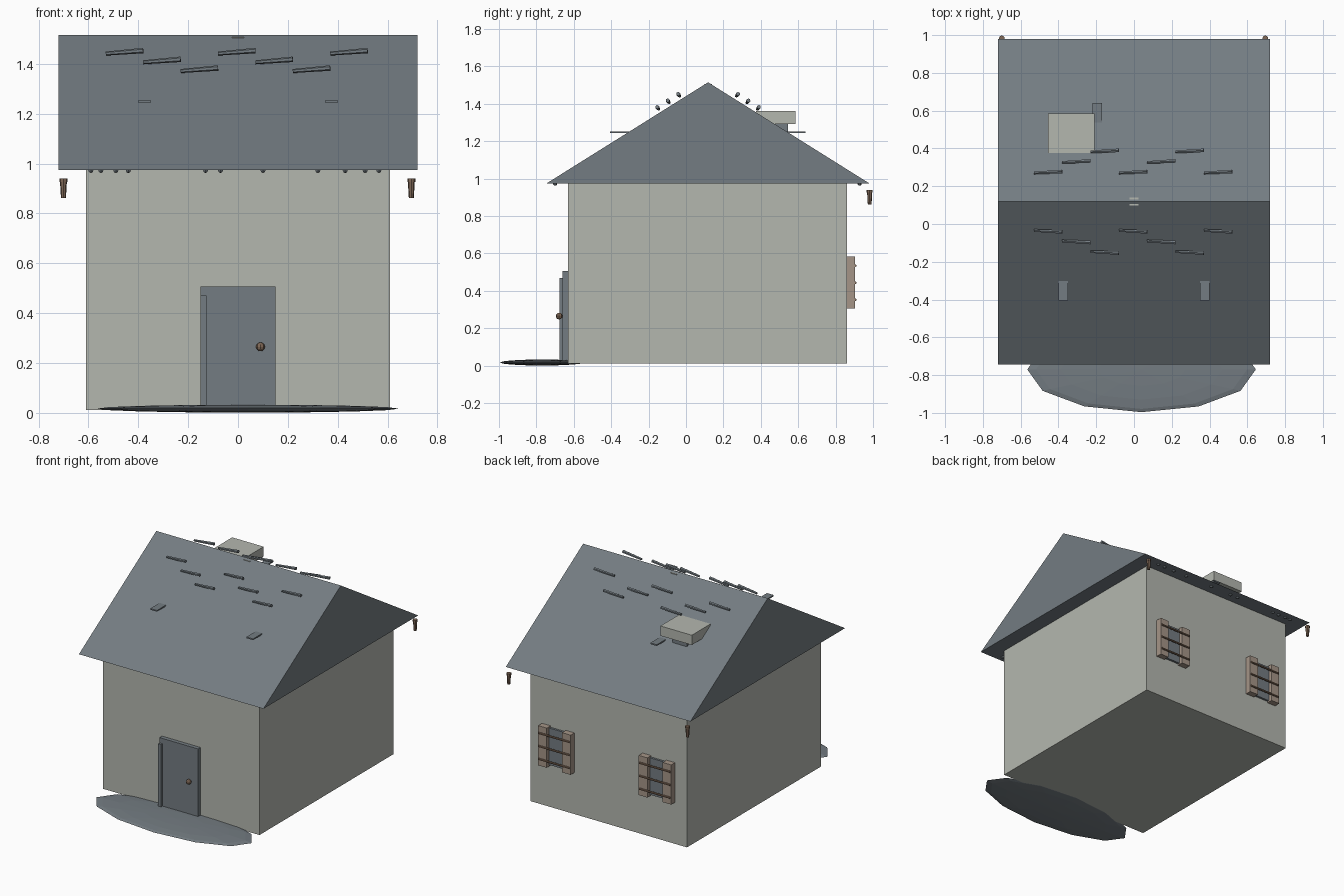
import bpy, bmesh, math
from mathutils import Vector

if "Cube" in bpy.data.objects:
    bpy.data.objects.remove(bpy.data.objects["Cube"])


def material(name, rgb):
    m = bpy.data.materials.new(name)
    m.diffuse_color = (*rgb, 1)
    m.use_nodes = True
    m.node_tree.nodes["Principled BSDF"].inputs["Base Color"].default_value = m.diffuse_color
    return m


PLASTER = material("plaster", (0.456, 0.474, 0.429))
SLATE = material("slate", (0.174, 0.202, 0.223))
WOOD = material("wood", (0.375, 0.300, 0.245))
BRONZE = material("bronze", (0.215, 0.140, 0.095))


def finish(name, bm, mat):
    bmesh.ops.recalc_face_normals(bm, faces=bm.faces)
    me = bpy.data.meshes.new(name)
    bm.to_mesh(me)
    bm.free()
    me.materials.append(mat)
    ob = bpy.data.objects.new(name, me)
    bpy.context.collection.objects.link(ob)
    return ob


def box(name, x, y, z, mat):
    """Box from (min, max) ranges."""
    bm = bmesh.new()
    bmesh.ops.create_cube(bm, size=1)
    for v in bm.verts:
        v.co = [(r[0] + r[1]) / 2 + c * (r[1] - r[0]) for c, r in zip(v.co, (x, y, z))]
    return finish(name, bm, mat)


def rod(name, a, b, r1, r2, mat, sides=8):
    """Tapered rod from point a to point b."""
    a, b = Vector(a), Vector(b)
    bm = bmesh.new()
    bmesh.ops.create_cone(bm, cap_ends=True, segments=sides, radius1=r1, radius2=r2,
                          depth=(b - a).length)
    ob = finish(name, bm, mat)
    ob.location = (a + b) / 2
    ob.rotation_mode = 'QUATERNION'
    ob.rotation_quaternion = (b - a).to_track_quat('Z', 'Y')
    return ob


def ball(name, centre, radii, mat, seg=8, rings=6):
    bm = bmesh.new()
    bmesh.ops.create_uvsphere(bm, u_segments=seg, v_segments=rings, radius=1)
    for v in bm.verts:
        v.co = [c + p * r for c, p, r in zip(centre, v.co, radii)]
    return finish(name, bm, mat)


# Walls
box("walls", (-0.61, 0.61), (-0.632, 0.86), (0.012, 0.98), PLASTER)

# Gable roof: triangular profile extruded along x
RIDGE_Y, RIDGE_Z, EAVE_Z = 0.118, 1.515, 0.975
bm = bmesh.new()
profile = [bm.verts.new((-0.72, y, z)) for y, z in
           ((-0.745, EAVE_Z), (0.98, EAVE_Z), (RIDGE_Y, RIDGE_Z))]
face = bm.faces.new(profile)
ext = bmesh.ops.extrude_face_region(bm, geom=[face])
bmesh.ops.translate(bm, vec=(1.44, 0, 0),
                    verts=[g for g in ext["geom"] if isinstance(g, bmesh.types.BMVert)])
finish("roof", bm, SLATE)
box("ridge_cap", (-0.025, 0.025), (0.099, 0.139), (1.45, 1.507), PLASTER)

# Slate battens on both slopes, each lifted slightly at one end
for side, label in ((-1, "front"), (1, "back")):
    for i in range(7):
        row = i % 3
        x = -0.455 + 0.15 * i
        y = RIDGE_Y + side * (0.156 + 0.056 * row)
        z = 1.447 - 0.035 * row
        dy, dz = side * 0.004, 0.006
        rod(f"batten_{label}_{i}", (x - 0.075, y - dy, z - dz),
            (x + 0.075, y + dy, z + dz), 0.008, 0.011, SLATE, 6)

# Flat roof tabs
for x in (-0.375, 0.375):
    box("roof_tab_front", (x - 0.026, x + 0.026), (-0.405, -0.295), (1.244, 1.253), SLATE)
box("roof_tab_back", (-0.22, -0.17), (0.53, 0.64), (1.244, 1.253), SLATE)

# Chimney with wide cap
box("chimney_base", (-0.39, -0.275), (0.43, 0.545), (1.18, 1.297), SLATE)
box("chimney_cap", (-0.455, -0.21), (0.375, 0.585), (1.293, 1.362), PLASTER)

# Small beads under the eaves
for y in (-0.70, 0.928):
    for x in (-0.59, -0.55, -0.49, -0.44, -0.13, -0.07, 0.10, 0.32, 0.43, 0.51, 0.565):
        ball("eave_bead", (x, y, 0.974), (0.012, 0.012, 0.012), SLATE, 6, 4)

# Hanging pegs at the back corners
for x in (-0.70, 0.695):
    rod("corner_peg", (x, 0.982, 0.862), (x, 0.982, 0.93), 0.010, 0.014, BRONZE)
    rod("corner_peg_head", (x, 0.982, 0.925), (x, 0.982, 0.94), 0.016, 0.016, BRONZE)

# Door, hinge strip and knob
box("door", (-0.15, 0.15), (-0.66, -0.62), (0.015, 0.507), SLATE)
box("door_hinge_strip", (-0.15, -0.127), (-0.677, -0.655), (0.02, 0.47), SLATE)
ball("door_knob", (0.09, -0.678, 0.265), (0.018, 0.018, 0.018), BRONZE)

# Doorstep: flattened faceted stone
ball("doorstep", (0.04, -0.77, 0.017), (0.605, 0.226, 0.016), SLATE, 12, 8)

# Back windows: pane, two shutters and three bars
for cx in (-0.39, 0.395):
    box("window_pane", (cx - 0.075, cx + 0.075), (0.85, 0.875), (0.315, 0.575), SLATE)
    for s in (-1, 1):
        xs = sorted((cx + s * 0.06, cx + s * 0.127))
        box("shutter", xs, (0.85, 0.903), (0.305, 0.585), WOOD)
    for z in (0.352, 0.443, 0.535):
        rod("window_bar", (cx - 0.12, 0.905, z), (cx + 0.12, 0.905, z), 0.007, 0.007, BRONZE)
